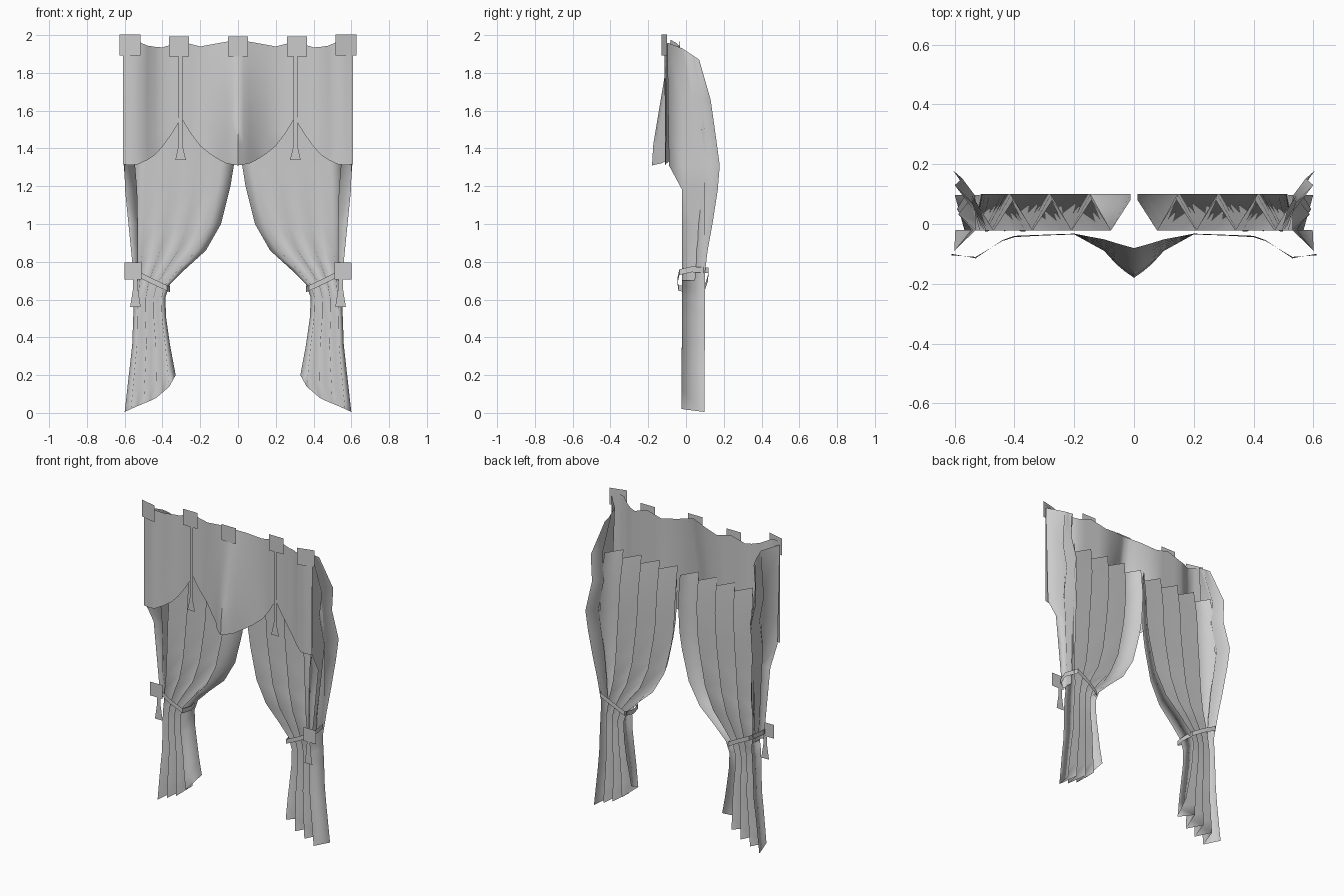
import bpy
import bmesh
import math

cube = bpy.data.objects.get("Cube")
if cube:
    bpy.data.objects.remove(cube, do_unlink=True)

fabric = bpy.data.materials.new("grey_fabric")
fabric.use_nodes = True
GREY = (0.6, 0.6, 0.6, 1)
fabric.diffuse_color = GREY
bsdf = fabric.node_tree.nodes["Principled BSDF"]
bsdf.inputs["Base Color"].default_value = GREY
bsdf.inputs["Roughness"].default_value = 0.9


def lerp(points, x):
    """Value at x on a polyline of (x, value) pairs sorted by x."""
    if x <= points[0][0]:
        return points[0][1]
    for (a, fa), (b, fb) in zip(points, points[1:]):
        if x <= b:
            return fa + (fb - fa) * (x - a) / (b - a)
    return points[-1][1]


def finish(name, bm, angle=35):
    mesh = bpy.data.meshes.new(name)
    bm.to_mesh(mesh)
    bm.free()
    mesh.materials.append(fabric)
    obj = bpy.data.objects.new(name, mesh)
    bpy.context.collection.objects.link(obj)
    bpy.ops.object.select_all(action='DESELECT')
    obj.select_set(True)
    bpy.context.view_layer.objects.active = obj
    bpy.ops.object.shade_smooth_by_angle(angle=math.radians(angle))


def sheet(name, rows, closed=False, angle=35):
    """Cloth surface through rows of points."""
    bm = bmesh.new()
    grid = [[bm.verts.new(p) for p in row] for row in rows]
    count = len(rows[0])
    for r0, r1 in zip(grid, grid[1:]):
        for i in range(count if closed else count - 1):
            j = (i + 1) % count
            bm.faces.new((r0[i], r0[j], r1[j], r1[i]))
    finish(name, bm, angle)


def plate(name, outline, y, slope=0.0):
    """Thin flat piece facing the front; slope turns it about z."""
    bm = bmesh.new()
    x0 = sum(p[0] for p in outline) / len(outline)
    face = bm.faces.new([bm.verts.new((x, y + slope * (x - x0), z)) for x, z in outline])
    bmesh.ops.solidify(bm, geom=[face], thickness=0.004)
    finish(name, bm)


def square(name, x, z, size, y, slope=0.0):
    h = size / 2
    plate(name, [(x - h, z - h), (x + h, z - h), (x + h, z + h), (x - h, z + h)], y, slope)


def tassel(name, x, top, neck, bottom, y):
    plate(name, [(x - 0.012, top), (x - 0.014, neck), (x - 0.028, bottom),
                 (x + 0.028, bottom), (x + 0.014, neck), (x + 0.012, top)], y)


# Scalloped valance with a projecting centre fold and corner folds
top_y = [(0, -0.08), (0.1, -0.05), (0.2, -0.032), (0.42, -0.04), (0.53, -0.115), (0.61, -0.1)]
low_y = [(0, -0.18), (0.05, -0.145), (0.1, -0.09), (0.2, -0.035), (0.42, -0.045), (0.53, -0.11), (0.61, -0.105)]
top_z = [(0, 1.975), (0.09, 1.96), (0.2, 1.94), (0.3, 1.965), (0.4, 1.935), (0.47, 1.94), (0.56, 1.98), (0.61, 1.98)]
low_z = [(0, 1.31), (0.06, 1.32), (0.13, 1.355), (0.22, 1.43), (0.3, 1.56), (0.38, 1.43),
         (0.44, 1.365), (0.5, 1.325), (0.55, 1.31), (0.61, 1.315)]
stations = [0, 0.03, 0.06, 0.1, 0.15, 0.2, 0.25, 0.3, 0.35, 0.4, 0.44, 0.48, 0.53, 0.57, 0.61]
xs = [-x for x in reversed(stations[1:])] + stations
rows = []
for k in range(7):
    t = k / 6
    row = []
    for x in xs:
        a = abs(x)
        z = lerp(top_z, a) * (1 - t) + lerp(low_z, a) * t
        drop = min(1, (1.98 - z) / 0.6)
        row.append((x, lerp(top_y, a) * (1 - drop) + lerp(low_y, a) * drop, z))
    rows.append(row)
sheet("valance", rows, angle=60)
square("valance_plate_centre", 0, 1.94, 0.105, -0.095)

# Curtain outline: (height, inner edge, outer edge)
outline = [(1.67, 0.012, 0.535), (1.5, 0.012, 0.545), (1.31, 0.022, 0.555), (1.2, 0.04, 0.56), (1.0, 0.09, 0.56),
           (0.86, 0.17, 0.555), (0.76, 0.28, 0.55), (0.68, 0.36, 0.545), (0.61, 0.385, 0.55),
           (0.5, 0.38, 0.555), (0.36, 0.36, 0.56)]
hem = [(0, 0.2), (0.12, 0.14), (0.4, 0.075), (0.8, 0.03), (1, 0.005)]
PLEATS = 4
ts = [i / (2 * PLEATS) for i in range(2 * PLEATS + 1)]
depth = [1 - i % 2 for i in range(2 * PLEATS + 1)]

# Side wing: height to front y, back y, corner x and back x
wing_front = [(1.18, -0.02), (1.31, -0.09), (1.98, -0.1)]
wing_back = [(0.7, 0.095), (0.78, 0.1), (1.0, 0.14), (1.15, 0.165), (1.3, 0.18), (1.45, 0.16), (1.66, 0.13), (1.87, 0.07)]
corner_x = [(0.7, 0.55), (0.9, 0.57), (1.2, 0.6), (1.9, 0.61)]
back_x = [(0.7, 0.55), (0.9, 0.57), (1.31, 0.605), (1.5, 0.575), (1.66, 0.6), (1.9, 0.54)]
folds = [(0, 1), (0.35, 0.2), (0.65, 0.8), (1, 0)]

for side, s in (("left", 1), ("right", -1)):
    # Pleated curtain, gathered at the tie and flaring to a slanted hem
    rows = []
    for z, inner, outer in outline:
        back = 0.08 if z > 1.6 else 0.1
        rows.append([(s * (inner + (outer - inner) * t), -0.022 + (back + 0.022) * d, z)
                     for t, d in zip(ts, depth)])
    for k in (0.35, 0.7, 1):
        inner, outer = 0.36 - 0.03 * k, 0.56 + 0.04 * k
        rows.append([(s * (inner + (outer - inner) * t), -0.025 + 0.122 * d,
                      0.36 * (1 - k) + lerp(hem, t) * k) for t, d in zip(ts, depth)])
    sheet(side + "_curtain", rows, angle=180)

    # Side wing: returns inward from the valance corner, then folds back
    rows = []
    for z in (1.9, 1.66, 1.5, 1.31, 1.18, 1.0, 0.86, 0.7):
        rise = 0.06 if z == 1.9 else 0
        row = [(s * lerp(corner_x, z), lerp(wing_front, z), z + rise)]
        for t, fold in folds:
            x = max(0.53, lerp(back_x, z) - 0.06 * fold)
            row.append((s * x, -0.02 + (lerp(wing_back, z) + 0.02) * t, z + rise * (0.5 - t)))
        rows.append(row)
    sheet(side + "_side_wing", rows, angle=180)

    # Tieback band sloping down round the gathered cloth
    loop = [(0.55, -0.035, 0.745), (0.46, -0.045, 0.7), (0.375, -0.04, 0.66), (0.36, 0.03, 0.655),
            (0.375, 0.1, 0.665), (0.45, 0.115, 0.71), (0.54, 0.12, 0.755), (0.565, 0.03, 0.76)]
    sheet(side + "_tieback", [[(s * x, y, z + h) for x, y, z in loop] for h in (0.015, -0.015)], closed=True)
    square(side + "_tieback_plate", s * 0.557, 0.75, 0.09, -0.05)
    tassel(side + "_tieback_tassel", s * 0.543, 0.705, 0.65, 0.56, -0.045)

    # Valance plates, hanging cord and tassel
    square(side + "_valance_corner_plate", s * 0.572, 1.948, 0.11, -0.115, s * 0.25)
    square(side + "_valance_plate", s * 0.312, 1.94, 0.105, -0.05)
    cx = s * 0.304
    plate(side + "_cord", [(cx - 0.01, 1.41), (cx + 0.01, 1.41), (cx + 0.01, 1.89), (cx - 0.01, 1.89)], -0.047)
    tassel(side + "_cord_tassel", cx, 1.42, 1.4, 1.34, -0.05)
